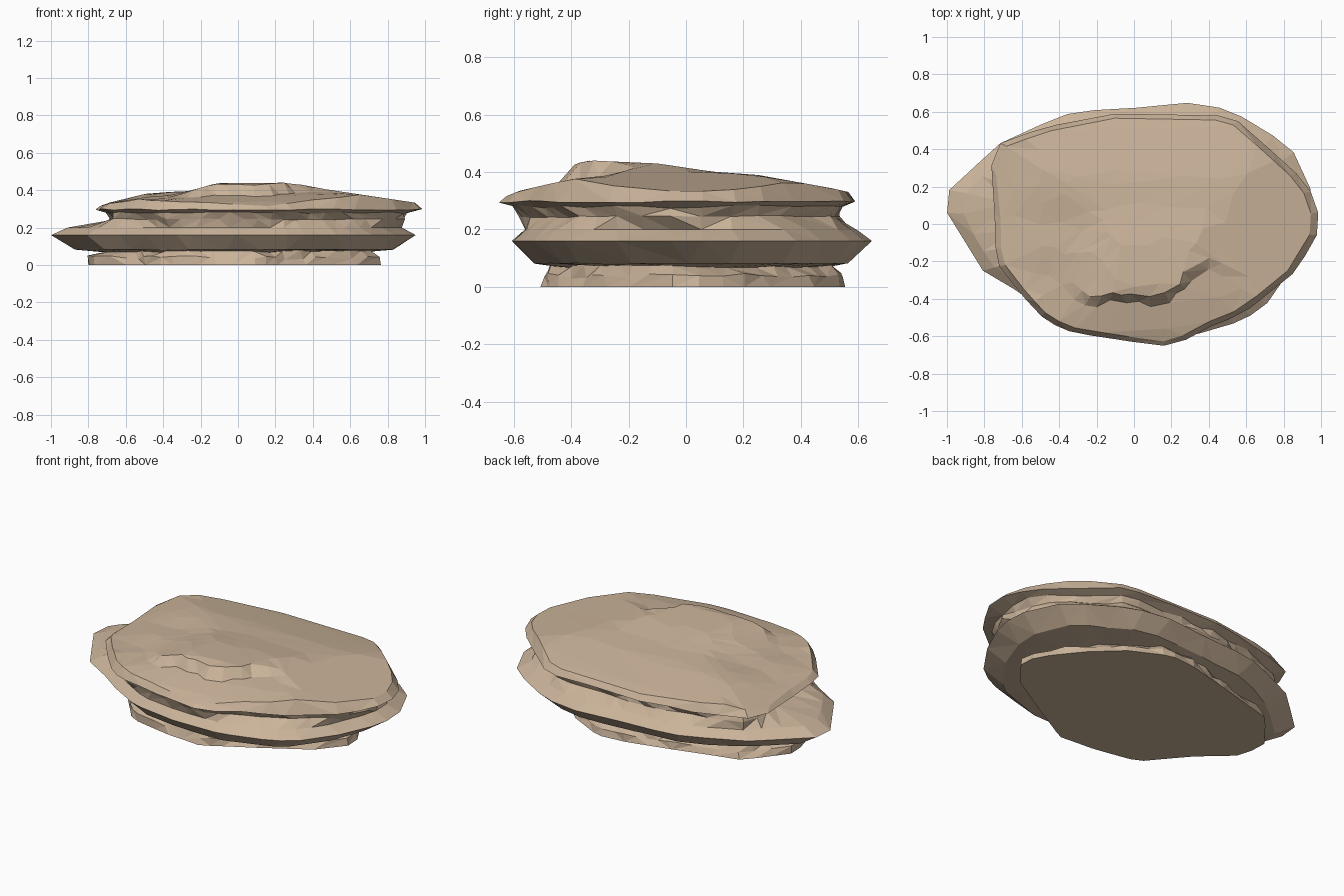
import bpy, bmesh, math, random
from mathutils import Vector

if "Cube" in bpy.data.objects:
    bpy.data.objects.remove(bpy.data.objects["Cube"])

random.seed(4)
N = 52


def lerp_table(t, pts):
    if t <= pts[0][0]:
        return pts[0][1]
    for (a, u), (b, v) in zip(pts, pts[1:]):
        if t <= b:
            return u + (v - u) * (t - a) / (b - a)
    return pts[-1][1]


def radial(poly):
    # sample a closed outline at N angles around the centre
    out = []
    for i in range(N):
        a = 2 * math.pi * i / N + 0.06
        d = Vector((math.cos(a), math.sin(a)))
        best = 0.5
        for p, q in zip(poly, poly[1:] + poly[:1]):
            p, e = Vector(p), Vector(q) - Vector(p)
            den = d.cross(e)
            if abs(den) > 1e-9:
                t, s = p.cross(e) / den, p.cross(d) / den
                if t > 0 and -1e-6 <= s <= 1 + 1e-6:
                    best = t
        out.append(d * best)
    return out


# outlines of the three strata
base = radial([(-.81, .14), (-.79, -.03), (-.57, -.23), (-.40, -.44), (-.15, -.49), (.1, -.51),
               (.35, -.37), (.64, -.2), (.79, -.02), (.74, .1), (.6, .28), (.42, .45),
               (.2, .56), (0, .54), (-.29, .46), (-.63, .37)])
middle = radial([(-1, .17), (-1, .05), (-.8, -.26), (-.65, -.34), (-.5, -.45), (-.3, -.56), (0, -.61),
                 (.3, -.6), (.57, -.52), (.69, -.45), (.82, -.28), (.95, 0), (.95, .16), (.87, .37),
                 (.76, .46), (.55, .59), (.43, .63), (.28, .65), (0, .62), (-.2, .61), (-.35, .59),
                 (-.5, .53), (-.72, .43)])
upper = radial([(-.77, .3), (-.74, 0), (-.74, -.2), (-.6, -.38), (-.47, -.52), (-.33, -.58), (.12, -.65),
                (.24, -.64), (.4, -.55), (.56, -.49), (.7, -.39), (.87, -.25), (1.0, -.02), (.97, .14),
                (.88, .26), (.56, .55), (.45, .58), (-.1, .59), (-.47, .52), (-.72, .43)])


def top_z(x, y):
    # sloping cap with a stepped ridge at the front and a hollow on the left
    fx = lerp_table(x, [(-.77, .30), (-.7, .33), (-.5, .38), (-.27, .40), (-.1, .44), (.3, .44),
                        (.4, .415), (.7, .37), (1, .325)])
    gy = lerp_table(y, [(-.39, .425), (-.35, .44), (-.1, .43), (.1, .40), (.25, .39),
                        (.5, .345), (.59, .325)])
    ridge = lerp_table(x, [(-.6, -.3), (-.24, -.37), (.15, -.37), (.42, -.20), (.7, -.3)])
    z = min(fx, gy)
    if y < ridge - .02:
        shelf = lerp_table(y, [(-.65, .305), (-.58, .335), (-.4, .375), (-.15, .40)])
        z = min(z, shelf)
    z -= .035 * math.exp(-((x + .45) ** 2 + (y + .3) ** 2) / .03)
    z -= .02 * math.exp(-((x + .4) ** 2 / .05 + y * y / .015))
    return z


def ring(bm, pts, k, z, jitter=0.0, zj=0.0):
    noise = [random.uniform(-1, 1) for _ in range(N)]
    vs = []
    for i, p in enumerate(pts):
        n = (noise[i - 1] + noise[i] * 2) / 3
        q = p * (k + jitter * n)
        vs.append(bm.verts.new((q.x, q.y, z + zj * n)))
    return vs


bm = bmesh.new()
rings = [ring(bm, base, .995, 0),
         ring(bm, base, .98, .04, .03, .012),      # lowest stratum
         ring(bm, base, .92, .072, .04, .006),     # lower groove
         ring(bm, middle, .875, .082, .012),
         ring(bm, middle, 1, .16),                 # widest stratum
         ring(bm, middle, .92, .20, .01),
         ring(bm, upper, .90, .245, .03, .004),    # upper groove
         ring(bm, upper, .92, .278, .03, .008),
         ring(bm, upper, 1, .296, 0, .006)]        # top slab rim

# top surface
for k in (.96, .87, .76, .66, .6, .52, .38, .2):
    vs = []
    for p in upper:
        q = p * (k + random.uniform(-.02, .02) * (k < .95))
        vs.append(bm.verts.new((q.x, q.y, top_z(q.x, q.y))))
    rings.append(vs)

for a, b in zip(rings, rings[1:]):
    for i in range(N):
        j = (i + 1) % N
        bm.faces.new((a[i], a[j], b[j], b[i]))
tip = bm.verts.new((0, 0, top_z(0, 0)))
for i in range(N):
    bm.faces.new((rings[-1][i], rings[-1][(i + 1) % N], tip))
bm.faces.new(rings[0][::-1])
bmesh.ops.triangulate(bm, faces=[f for f in bm.faces if len(f.verts) == 4])
bmesh.ops.recalc_face_normals(bm, faces=bm.faces)

me = bpy.data.meshes.new("layered_rock")
bm.to_mesh(me)
bm.free()
rock = bpy.data.objects.new("layered_rock", me)
bpy.context.collection.objects.link(rock)

# sandstone colour
mat = bpy.data.materials.new("sandstone")
mat.diffuse_color = (.59, .45, .32, 1)
mat.use_nodes = True
mat.node_tree.nodes["Principled BSDF"].inputs["Base Color"].default_value = mat.diffuse_color
me.materials.append(mat)

# coarser facets
dec = rock.modifiers.new("facets", 'DECIMATE')
dec.ratio = .5
